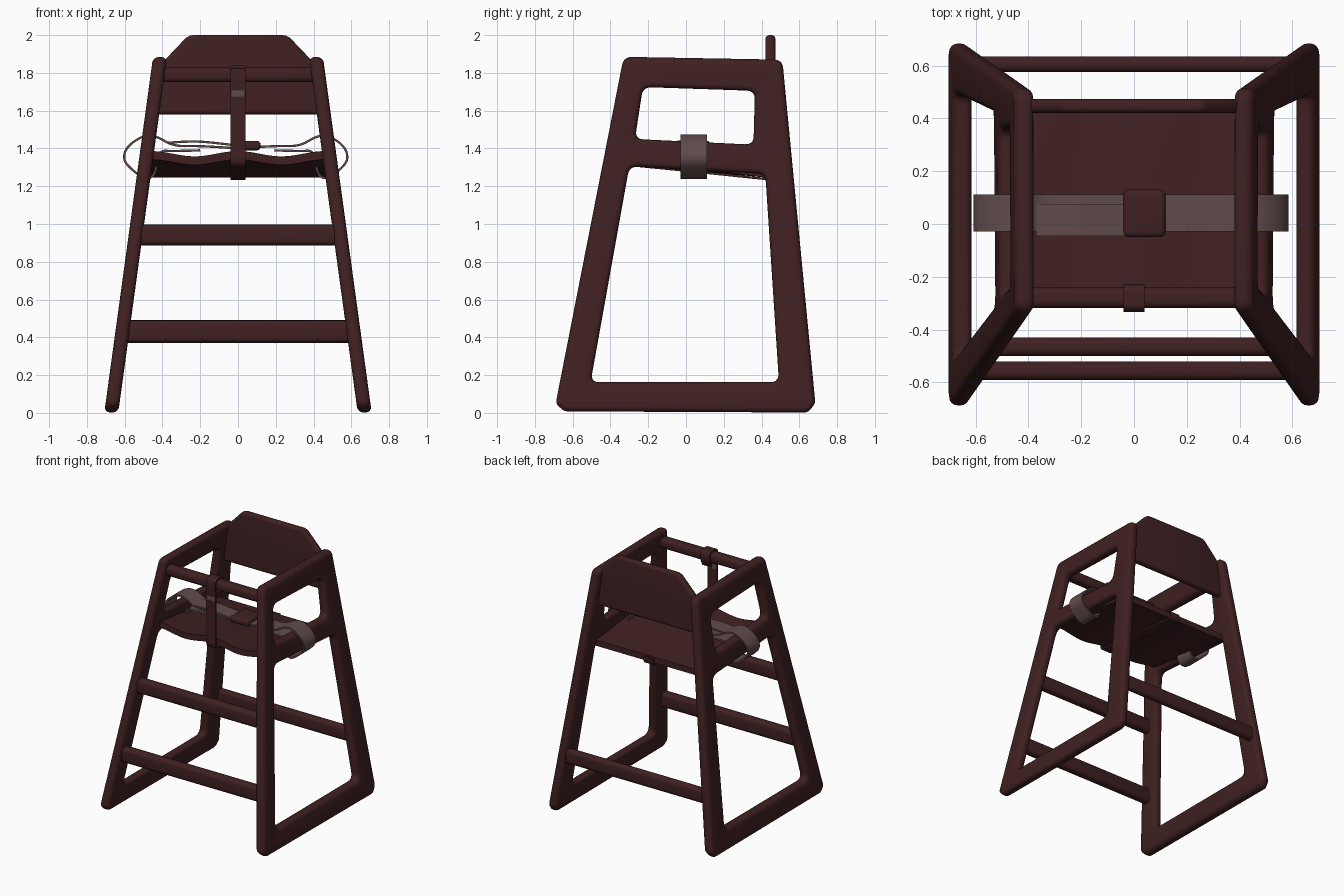
import bpy, bmesh, math
from mathutils import Vector

if "Cube" in bpy.data.objects:
    bpy.data.objects.remove(bpy.data.objects["Cube"])


def material(name, colour):
    m = bpy.data.materials.new(name)
    m.use_nodes = True
    m.diffuse_color = colour
    m.node_tree.nodes["Principled BSDF"].inputs["Base Color"].default_value = colour
    return m


WOOD = material("dark wood", (0.051, 0.0145, 0.0155, 1))
WEB = material("grey brown webbing", (0.12, 0.071, 0.071, 1))


def finish(name, mesh, mat, angle=40):
    mesh.materials.clear()
    mesh.materials.append(mat)
    obj = bpy.data.objects.new(name, mesh)
    bpy.context.collection.objects.link(obj)
    bpy.ops.object.select_all(action='DESELECT')
    obj.select_set(True)
    bpy.context.view_layer.objects.active = obj
    bpy.ops.object.shade_smooth_by_angle(angle=math.radians(angle))
    return obj


def curve_mesh(curve, place, thick=0):
    """Turn a curve into a mesh and move each point with place(u, v, w)."""
    temp = bpy.data.objects.new("temp", curve)
    bpy.context.collection.objects.link(temp)
    if thick:
        mod = temp.modifiers.new("thickness", 'SOLIDIFY')
        mod.thickness, mod.offset = thick, 0
    graph = bpy.context.evaluated_depsgraph_get()
    mesh = bpy.data.meshes.new_from_object(temp.evaluated_get(graph))
    bpy.data.objects.remove(temp)
    for v in mesh.vertices:
        v.co = place(*v.co)
    bm = bmesh.new()
    bm.from_mesh(mesh)
    bmesh.ops.remove_doubles(bm, verts=bm.verts, dist=0.0001)
    bmesh.ops.recalc_face_normals(bm, faces=bm.faces)
    bm.to_mesh(mesh)
    bm.free()
    return mesh


def rounded(points, radius, steps=5):
    """Round the corners, using at most a third of each edge."""
    out = []
    for i, p in enumerate(points):
        p = Vector(p)
        before = Vector(points[i - 1]) - p
        after = Vector(points[(i + 1) % len(points)]) - p
        r = min(radius, before.length / 3, after.length / 3)
        a, b = p + before.normalized() * r, p + after.normalized() * r
        for k in range(steps + 1):
            t = k / steps
            out.append(a * (1 - t) ** 2 + p * 2 * t * (1 - t) + b * t * t)
    return out


def board(name, loops, radius, thickness, bevel, place, mat):
    """Flat board with holes and rounded edges."""
    c = bpy.data.curves.new(name, 'CURVE')
    c.dimensions, c.fill_mode = '2D', 'BOTH'
    c.extrude, c.bevel_depth = thickness / 2 - bevel, bevel
    c.offset, c.bevel_resolution = -bevel, 3
    for loop in loops:
        pts = rounded(loop, radius)
        s = c.splines.new('POLY')
        s.points.add(len(pts) - 1)
        for sp, p in zip(s.points, pts):
            sp.co = (p.x, p.y, 0, 1)
        s.use_cyclic_u = True
    return finish(name, curve_mesh(c, place), mat, 50)


def ribbon(name, path, width, place, mat, thick=0.012):
    """Strap following a smooth path."""
    c = bpy.data.curves.new(name, 'CURVE')
    c.dimensions, c.extrude = '3D', width / 2
    s = c.splines.new('NURBS')
    s.points.add(len(path) - 1)
    for sp, p in zip(s.points, path):
        sp.co = (p[0], p[1], 0, 1)
    s.order_u, s.use_endpoint_u, s.resolution_u = 3, True, 6
    return finish(name, curve_mesh(c, place, thick), mat)


def block(name, centre, size, bevel, mat):
    bm = bmesh.new()
    bmesh.ops.create_cube(bm, size=1)
    for v in bm.verts:
        v.co = Vector(a * b for a, b in zip(v.co, size)) + Vector(centre)
    bmesh.ops.bevel(bm, geom=bm.edges[:], offset=bevel, segments=4,
                    profile=0.5, affect='EDGES', clamp_overlap=True)
    mesh = bpy.data.meshes.new(name)
    bm.to_mesh(mesh)
    bm.free()
    return finish(name, mesh, mat, 50)


def lean(z):
    """Distance of the side frames from the middle at height z."""
    return 0.671 - 0.137 * z


# Leaning side frames, each with an arm opening and a leg opening
outline = [(-0.69, 0.05), (-0.645, 0.008), (0.645, 0.002), (0.685, 0.05),
           (0.51, 1.87), (-0.33, 1.885)]
leg_hole = [(-0.505, 0.163), (0.492, 0.163), (0.42, 1.265), (-0.3, 1.305)]
arm_hole = [(-0.27, 1.45), (0.357, 1.42), (0.365, 1.705), (-0.228, 1.725)]
for side, label in ((1, "left"), (-1, "right")):
    board(label + "_side_frame", [outline, leg_hole, arm_hole], 0.045, 0.074, 0.03,
          lambda u, v, w, s=side: Vector((s * (lean(v) + w), u, v)), WOOD)

# Cross rungs and front bar
for name, y, z, depth, height in (
        ("lower_front_rung", -0.555, 0.43, 0.07, 0.118),
        ("upper_front_rung", -0.465, 0.942, 0.07, 0.112),
        ("back_rung", 0.605, 0.435, 0.06, 0.112),
        ("front_bar", -0.28, 1.79, 0.078, 0.078)):
    block(name, (0, y, z), (2 * lean(z), depth, height), 0.027, WOOD)

# Backrest panel with cut corners
board("backrest", [[(-0.445, 1.58), (0.445, 1.58), (0.405, 1.85),
                    (0.262, 2.0), (-0.262, 2.0), (-0.405, 1.85)]],
      0.03, 0.052, 0.02, lambda u, v, w: Vector((u, 0.447 + w, v)), WOOD)

# Seat dished for the legs, sloping down to the back
bm = bmesh.new()
bmesh.ops.create_grid(bm, x_segments=32, y_segments=12, size=0.5)
for v in bm.verts:
    x, t = v.co.x * 0.94, v.co.y + 0.5
    wave = 0.014 * math.cos(x * math.tau / 0.46) * (1 - t)
    v.co = (x, -0.31 + 0.745 * t, 1.372 - 0.082 * t + wave)
bmesh.ops.solidify(bm, geom=bm.faces[:], thickness=0.045)
bmesh.ops.recalc_face_normals(bm, faces=bm.faces)
seat_mesh = bpy.data.meshes.new("seat")
bm.to_mesh(seat_mesh)
bm.free()
finish("seat", seat_mesh, WOOD)

# Lap belt looping round both side rails
belt = [(0.0, 1.4), (0.2, 1.415), (0.34, 1.41), (0.43, 1.465), (0.5, 1.47),
        (0.59, 1.41), (0.61, 1.34), (0.56, 1.285), (0.49, 1.235), (0.435, 1.26),
        (0.425, 1.39), (0.34, 1.385), (0.2, 1.39)]
for side, label, reach in ((1, "left", 0.96), (-1, "right", 1.0)):
    ribbon(label + "_lap_belt", belt, 0.14,
           lambda u, v, w, s=side, r=reach: Vector((s * u * r, 0.042 + w, v)), WEB)
ribbon("belt_overlap", [(-0.37, 1.43), (-0.25, 1.44), (-0.12, 1.43), (0, 1.415)], 0.12,
       lambda u, v, w: Vector((u, 0.015 + w, v)), WEB)
block("belt_buckle", (0.04, 0.04, 1.415), (0.16, 0.18, 0.05), 0.02, WOOD)

# Crotch strap from the front bar down and under the seat
crotch = [(-0.26, 1.72), (-0.236, 1.76), (-0.234, 1.834), (-0.28, 1.834),
          (-0.328, 1.834), (-0.328, 1.75), (-0.322, 1.6), (-0.322, 1.4),
          (-0.325, 1.315), (-0.28, 1.31), (0.1, 1.272), (0.42, 1.238),
          (0.455, 1.238), (0.452, 1.285)]
ribbon("crotch_strap", crotch, 0.08, lambda u, v, w: Vector((w, u, v)), WOOD)
block("strap_slider", (0, -0.325, 1.69), (0.075, 0.018, 0.04), 0.007, WEB)
block("strap_keeper", (0, -0.325, 1.785), (0.07, 0.018, 0.08), 0.007, WOOD)
